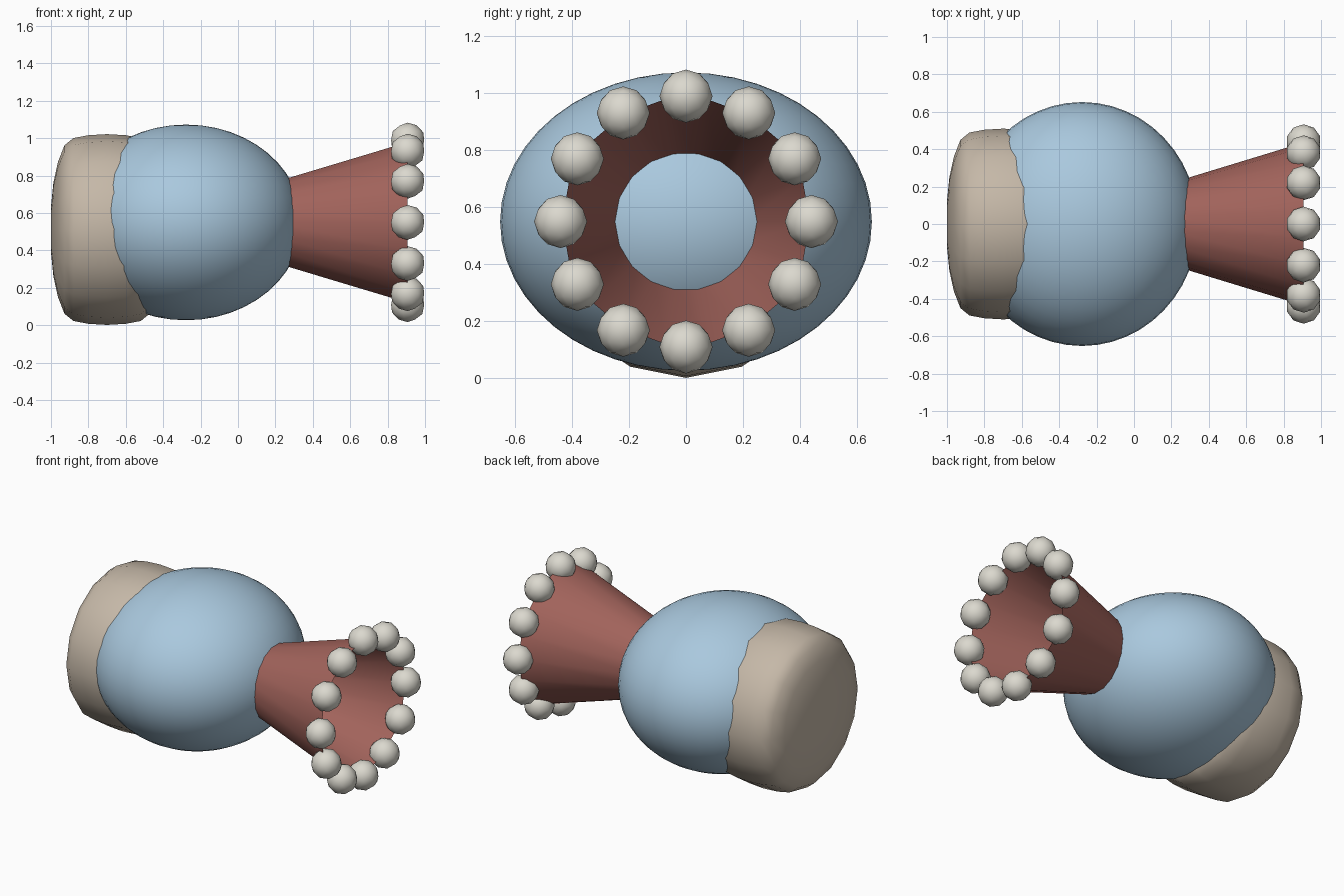
import bpy, bmesh, math
from mathutils import Matrix

if "Cube" in bpy.data.objects:
    bpy.data.objects.remove(bpy.data.objects["Cube"])


def material(name, rgb):
    m = bpy.data.materials.new(name)
    m.use_nodes = True
    m.diffuse_color = (*rgb, 1)
    m.node_tree.nodes["Principled BSDF"].inputs["Base Color"].default_value = (*rgb, 1)
    return m


BLUE = material("pale blue", (0.40, 0.58, 0.73))
TAN = material("warm tan", (0.56, 0.48, 0.39))
RED = material("dusty red", (0.36, 0.125, 0.105))
PEARL = material("pearl white", (0.71, 0.69, 0.62))


def finish(bm, name, mat, angle=60):
    mesh = bpy.data.meshes.new(name)
    bm.to_mesh(mesh)
    bm.free()
    ob = bpy.data.objects.new(name, mesh)
    bpy.context.collection.objects.link(ob)
    mesh.materials.append(mat)
    bpy.ops.object.select_all(action='DESELECT')
    ob.select_set(True)
    bpy.context.view_layer.objects.active = ob
    bpy.ops.object.shade_smooth_by_angle(angle=math.radians(angle))
    return ob


def lathe_x(name, profile, sides, z, mat, capped):
    """Revolve (x, radius) points around a horizontal axis at height z."""
    bm = bmesh.new()
    rings = []
    for x, r in profile:
        rings.append([bm.verts.new((x, r * math.cos(a), z + r * math.sin(a)))
                      for a in (2 * math.pi * i / sides for i in range(sides))])
    for a, b in zip(rings, rings[1:]):
        for i in range(sides):
            j = (i + 1) % sides
            bm.faces.new((a[i], b[i], b[j], a[j]))
    if capped:
        bm.faces.new(rings[0])
        bm.faces.new(rings[-1])
    bmesh.ops.recalc_face_normals(bm, faces=bm.faces)
    return finish(bm, name, mat)


# Rounded main body
bm = bmesh.new()
bmesh.ops.create_uvsphere(bm, u_segments=48, v_segments=24, radius=1,
                          matrix=Matrix.Translation((-0.278, 0, 0.55))
                          @ Matrix.Diagonal((0.62, 0.652, 0.523, 1)))
finish(bm, "body", BLUE)

# Cushion-shaped end cap, symmetric about its own middle
half = [(0.3, 0.12), (0.287, 0.25), (0.263, 0.36), (0.228, 0.45),
        (0.18, 0.489), (0.1, 0.504), (0, 0.51)]
cap = [(-0.7 - d, r) for d, r in half] + [(-0.7 + d, r) for d, r in half[-2::-1]]
lathe_x("end_cap", cap, 16, 0.512, TAN, True)

# Open flared funnel
lathe_x("funnel", [(0.2, 0.22), (0.905, 0.435)], 18, 0.55, RED, False)

# Ring of beads around the funnel rim
for i in range(12):
    a = 2 * math.pi * i / 12
    bm = bmesh.new()
    bmesh.ops.create_icosphere(bm, subdivisions=2, radius=0.093,
                               matrix=Matrix.Translation((0.907, 0.44 * math.cos(a),
                                                          0.55 + 0.44 * math.sin(a))))
    finish(bm, f"rim_bead_{i + 1}", PEARL, 30)
